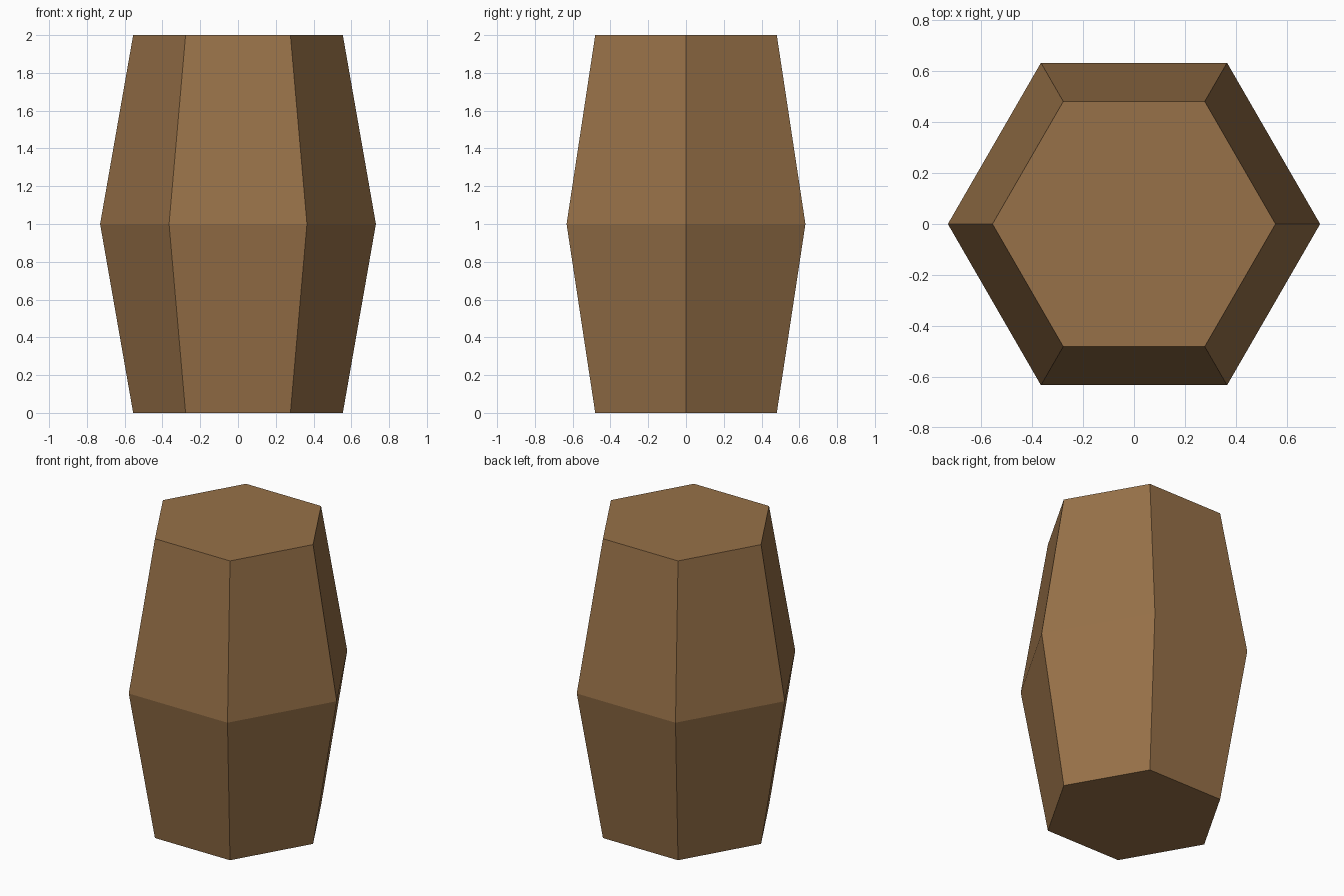
import bpy, bmesh, math

if "Cube" in bpy.data.objects:
    bpy.data.objects.remove(bpy.data.objects["Cube"])

# Wood colour
wood = bpy.data.materials.new("brown wood")
wood.diffuse_color = (0.31, 0.165, 0.065, 1)
wood.use_nodes = True
wood.node_tree.nodes["Principled BSDF"].inputs["Base Color"].default_value = wood.diffuse_color

# Barrel profile: radius and height of each hexagonal ring
PROFILE = [(0.555, 0.0), (0.73, 1.0), (0.555, 2.0)]
SIDES = 6

bm = bmesh.new()
rings = [[bm.verts.new((r * math.cos(math.tau * i / SIDES),
                        r * math.sin(math.tau * i / SIDES), z))
          for i in range(SIDES)] for r, z in PROFILE]

# Staves between neighbouring rings
for low, high in zip(rings, rings[1:]):
    for i in range(SIDES):
        j = (i + 1) % SIDES
        bm.faces.new((low[i], low[j], high[j], high[i]))

# Flat bottom and lid
bm.faces.new(rings[0][::-1])
bm.faces.new(rings[-1])

mesh = bpy.data.meshes.new("barrel")
bm.to_mesh(mesh)
bm.free()
mesh.materials.append(wood)
barrel = bpy.data.objects.new("barrel", mesh)
bpy.context.collection.objects.link(barrel)
